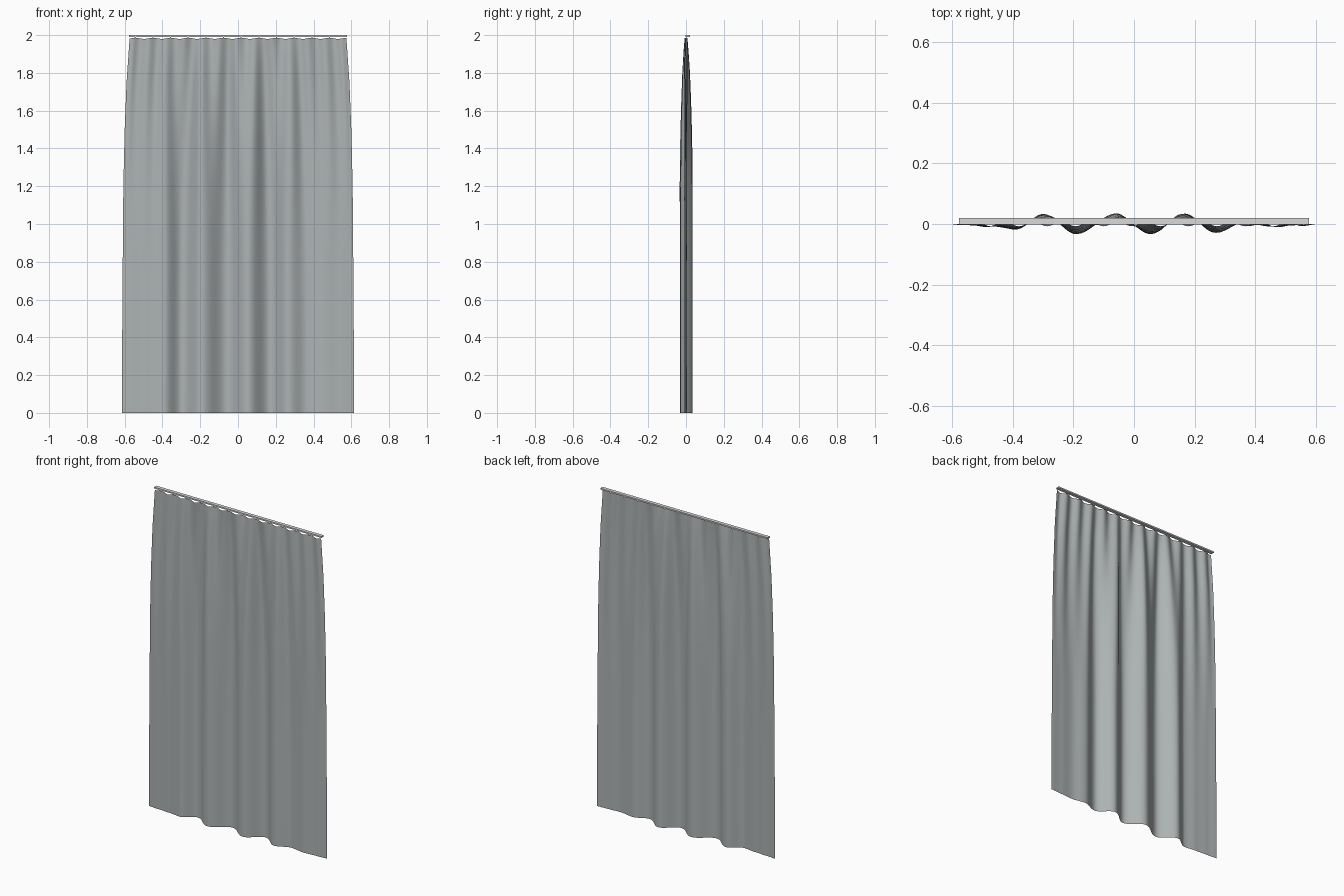
import bpy, bmesh, math

if "Cube" in bpy.data.objects:
    bpy.data.objects.remove(bpy.data.objects["Cube"])

def material(name, rgb):
    m = bpy.data.materials.new(name)
    m.diffuse_color = (*rgb, 1)
    m.use_nodes = True
    m.node_tree.nodes["Principled BSDF"].inputs["Base Color"].default_value = m.diffuse_color
    return m

cloth_mat = material("cloth_grey", (0.42, 0.45, 0.45))
rail_mat = material("rail_light_grey", (0.70, 0.70, 0.70))

# Hem fold line: (x, y) of each crest and valley
HEM = [(-0.615, 0.0), (-0.55, -0.004), (-0.47, -0.008), (-0.39, -0.017),
       (-0.30, 0.033), (-0.19, -0.033), (-0.06, 0.034), (0.055, -0.033),
       (0.168, 0.034), (0.27, -0.029), (0.365, 0.004), (0.46, -0.009),
       (0.54, -0.004), (0.615, 0.0)]
# Half width by height
EDGE = [(0, 0.615), (0.6, 0.612), (1.2, 0.607), (1.5, 0.600), (1.75, 0.590), (1.985, 0.574)]
# Depth of the large folds by height
DEPTH = [(0, 1.0), (1.2, 0.97), (1.45, 0.84), (1.65, 0.62), (1.8, 0.40), (1.92, 0.17), (1.985, 0.0)]

def interp(table, v, ease=False):
    for (a, fa), (b, fb) in zip(table, table[1:]):
        if v <= b:
            t = max(0.0, (v - a) / (b - a))
            if ease:
                t = (1 - math.cos(math.pi * t)) / 2
            return fa + (fb - fa) * t
    return table[-1][1]

PITCH = 0.0935   # pleat spacing along the rail
TOP = 1.986

# Curtain sheet: small pleats at the top merge into large folds lower down
NX, NZ = 260, 60
bm = bmesh.new()
rows = []
for j in range(NZ + 1):
    s = 1 - (1 - j / NZ) ** 1.6
    row = []
    for i in range(NX + 1):
        u = -1 + 2 * i / NX
        z = TOP * s
        phase = 2 * math.pi * (0.575 * u - 0.017) / PITCH
        pleat = 0.0075 * math.sin(phase) * min(1, max(0, (z - 0.7) / 1.1)) ** 1.5
        pleat *= min(1, (1 - abs(u)) * 20)
        y = interp(HEM, 0.615 * u, True) * interp(DEPTH, z) + pleat
        sag = 0.006 * math.sin(phase / 2) ** 2 * max(0, (z - 1.8) / (TOP - 1.8))
        row.append(bm.verts.new((u * interp(EDGE, z), y, z - sag)))
    rows.append(row)
for a, b in zip(rows, rows[1:]):
    for i in range(NX):
        bm.faces.new((a[i], a[i + 1], b[i + 1], b[i]))
for f in bm.faces:
    f.smooth = True
me = bpy.data.meshes.new("curtain")
bm.to_mesh(me)
bm.free()
me.materials.append(cloth_mat)
bpy.context.collection.objects.link(bpy.data.objects.new("curtain", me))

def box(name, centre, size, mat):
    bpy.ops.mesh.primitive_cube_add(size=1, location=centre)
    o = bpy.context.object
    o.name = name
    o.scale = size
    bpy.ops.object.transform_apply(location=False, rotation=False, scale=True)
    o.data.materials.append(mat)

# Flat curtain rail
box("rail", (0, 0.009, 1.9955), (1.155, 0.022, 0.009), rail_mat)

# Small gliders joining the pleats to the rail
for k in range(-6, 7):
    x = 0.017 + k * PITCH
    if abs(x) < 0.575:
        box("glider", (x, 0.001, 1.988), (0.006, 0.004, 0.008), rail_mat)
